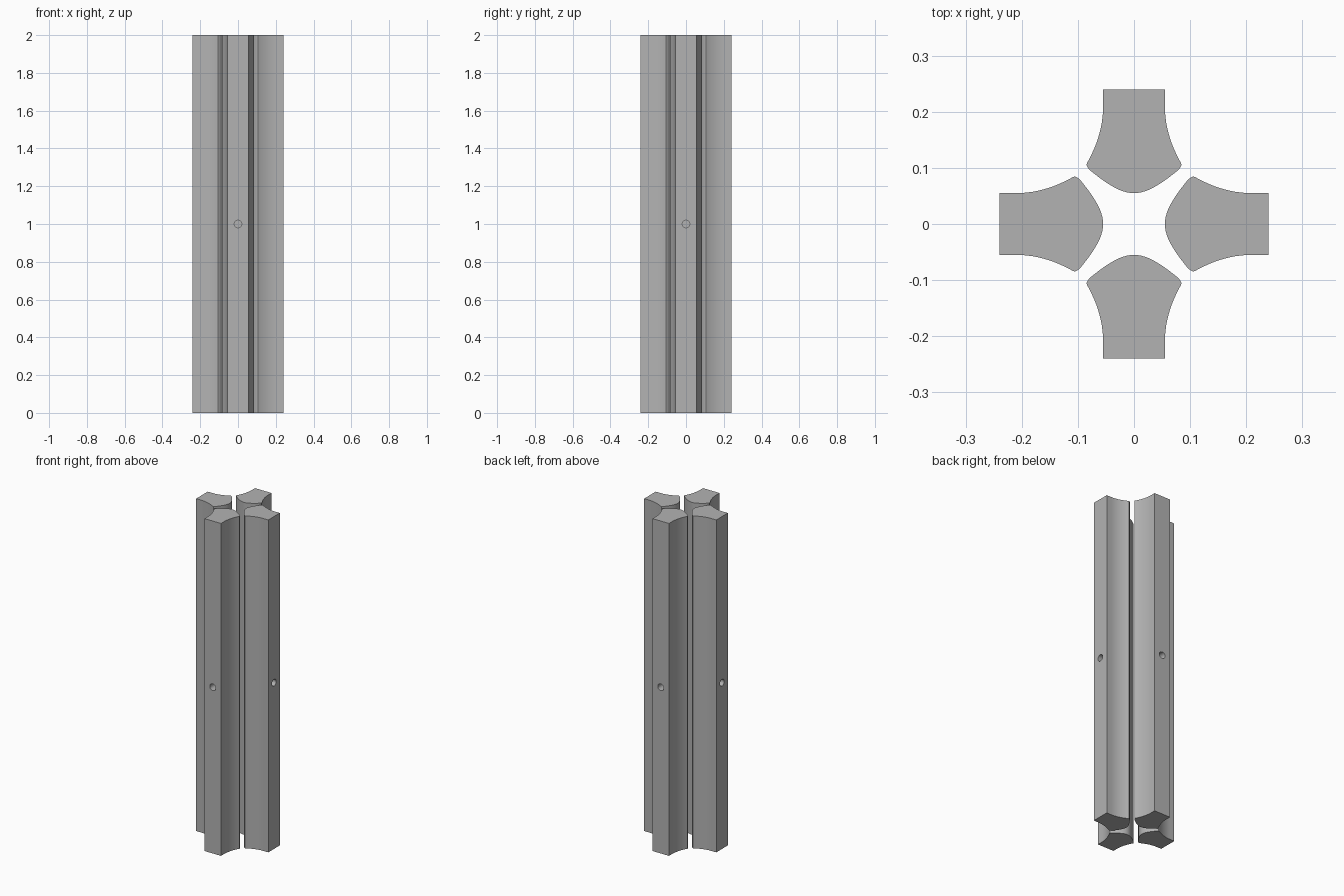
import bpy, bmesh, math
from mathutils import Matrix

if "Cube" in bpy.data.objects:
    bpy.data.objects.remove(bpy.data.objects["Cube"], do_unlink=True)

HEIGHT = 2.0
TIP = 0.055          # radius of the gap between the rods, and half width of the back
OUTER = 0.24         # distance from the axis to the flat back

steel = bpy.data.materials.new("grey metal")
steel.use_nodes = True
steel.diffuse_color = (0.45, 0.45, 0.45, 1)
steel.node_tree.nodes["Principled BSDF"].inputs["Base Color"].default_value = steel.diffuse_color


def half_profile():
    """Outline as (radial, sideways): hyperbolic tip, rounded shoulder, hollow flank, back."""
    side = [0.078 * i / 12 for i in range(13)]
    points = [(math.hypot(TIP, t), t) for t in side]
    points += [(0.1, 0.082), (0.105, 0.0845), (0.109, 0.0838)]
    for i in range(11):
        r = 0.113 + 0.097 * i / 10
        points.append((r, TIP + 0.028 * ((0.21 - r) / 0.1) ** 2))
    return points + [(OUTER, TIP)]


def mesh_object(name, bm):
    bmesh.ops.recalc_face_normals(bm, faces=bm.faces)
    mesh = bpy.data.meshes.new(name)
    bm.to_mesh(mesh)
    bm.free()
    obj = bpy.data.objects.new(name, mesh)
    bpy.context.collection.objects.link(obj)
    return obj


def build_rod(name, angle):
    # Extruded rod
    half = half_profile()
    outline = half + [(r, -t) for r, t in reversed(half[1:])]
    bm = bmesh.new()
    base = bm.faces.new([bm.verts.new((r, t, 0)) for r, t in outline])
    top = bmesh.ops.extrude_face_region(bm, geom=[base])["geom"]
    bmesh.ops.translate(bm, vec=(0, 0, HEIGHT),
                        verts=[v for v in top if isinstance(v, bmesh.types.BMVert)])
    rod = mesh_object(name, bm)
    rod.data.materials.append(steel)

    # Blind mounting hole in the middle of the back
    bm = bmesh.new()
    place = Matrix.Translation((OUTER, 0, HEIGHT / 2)) @ Matrix.Rotation(math.pi / 2, 4, 'Y')
    bmesh.ops.create_cone(bm, cap_ends=True, segments=32, radius1=0.02, radius2=0.02,
                          depth=0.16, matrix=place)
    cutter = mesh_object("hole_cutter", bm)
    cutter.data.materials.append(steel)
    cutter.hide_render = True

    hole = rod.modifiers.new("hole", 'BOOLEAN')
    hole.operation = 'DIFFERENCE'
    hole.solver = 'EXACT'
    hole.object = cutter
    bpy.ops.object.select_all(action='DESELECT')
    bpy.context.view_layer.objects.active = rod
    rod.select_set(True)
    bpy.ops.object.modifier_apply(modifier=hole.name)
    bpy.data.objects.remove(cutter, do_unlink=True)
    bpy.ops.object.shade_smooth_by_angle(angle=math.radians(30))
    rod.rotation_euler.z = angle


# Four rods around the axis
for i, side in enumerate(("left", "back", "right", "front")):
    build_rod(side + "_rod", i * math.pi / 2)
